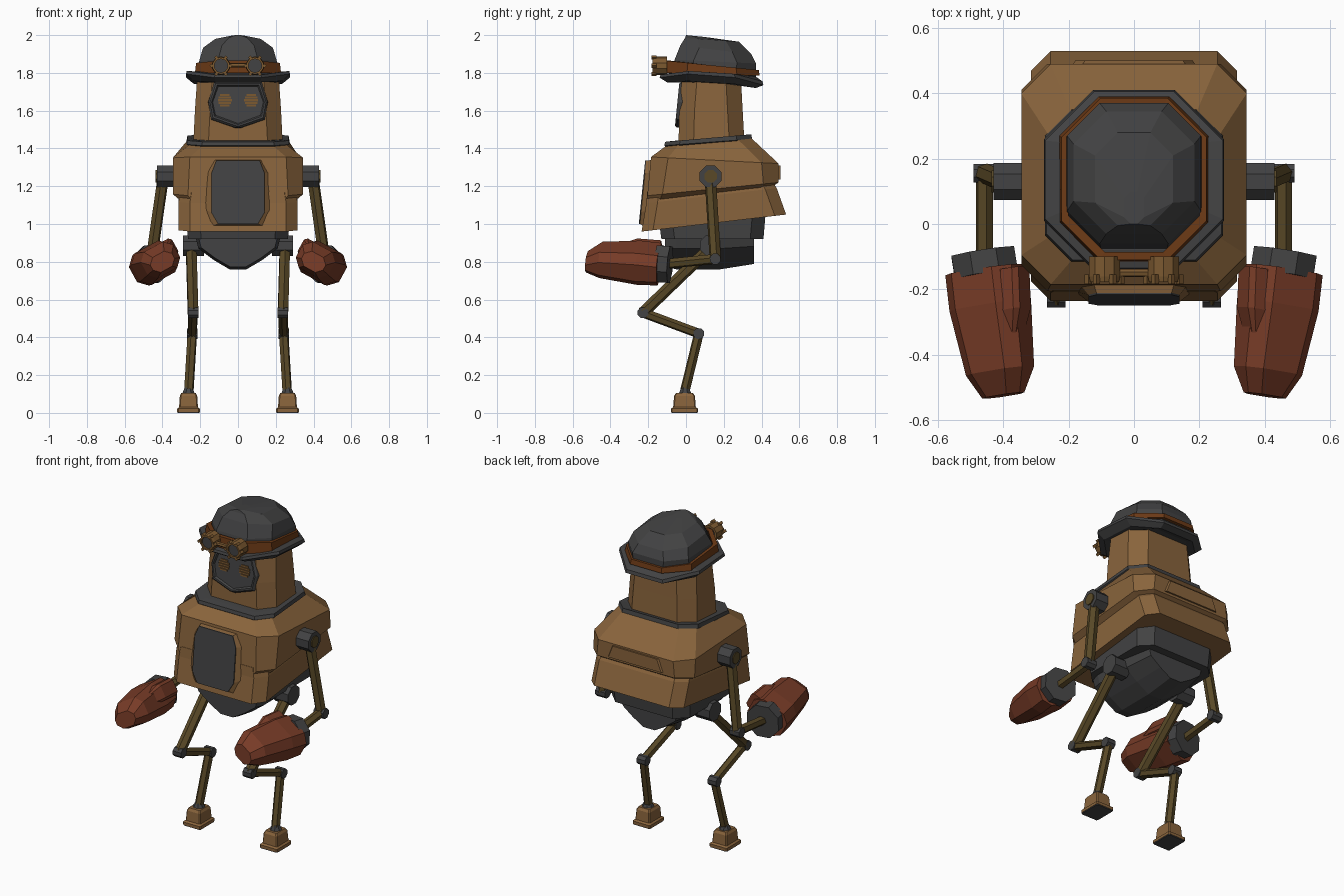
import bpy, bmesh, math
from mathutils import Vector


def material(name, rgb):
    m = bpy.data.materials.new(name)
    m.diffuse_color = (*rgb, 1)
    return m


BRASS = material("brass_brown", (0.25, 0.127, 0.045))
GREY = material("dark_grey", (0.055, 0.055, 0.056))
RED = material("rust_red", (0.185, 0.044, 0.02))
STRAP = material("leather_orange", (0.15, 0.042, 0.008))
ROD = material("olive_bronze", (0.1, 0.066, 0.02))
GOLD = material("goggle_gold", (0.2, 0.1, 0.03))


def loft(name, rings, mat, closed=False):
    """Skin a list of equal-length rings; cap the ends, or close into a hoop."""
    bm = bmesh.new()
    vs = [[bm.verts.new(p) for p in r] for r in rings]
    n = len(vs[0])
    pairs = list(zip(vs, vs[1:])) + ([(vs[-1], vs[0])] if closed else [])
    for a, b in pairs:
        for i in range(n):
            j = (i + 1) % n
            bm.faces.new((a[i], a[j], b[j], b[i]))
    if not closed:
        bm.faces.new(vs[0])
        bm.faces.new(vs[-1])
    bmesh.ops.recalc_face_normals(bm, faces=bm.faces)
    me = bpy.data.meshes.new(name)
    bm.to_mesh(me)
    bm.free()
    me.materials.append(mat)
    ob = bpy.data.objects.new(name, me)
    bpy.context.collection.objects.link(ob)
    return ob


def rect(hx, y0, y1, c, zf, zb, side=0.0, cx=0.0):
    """Chamfered rectangle, height sloping from zf (front) to zb (back)."""
    pts = [(-hx + c, y0), (hx - c, y0), (hx, y0 + c), (hx, y1 - c),
           (hx - c, y1), (-hx + c, y1), (-hx, y1 - c), (-hx, y0 + c)]
    return [(cx + x, y, zf + (zb - zf) * (y - y0) / (y1 - y0) + (side if abs(x) == hx else 0))
            for x, y in pts]


def rod(name, p, q, r, mat, sides=8, r2=None):
    p, q = Vector(p), Vector(q)
    d = (q - p).normalized()
    u = d.orthogonal().normalized()
    v = d.cross(u)
    ang = [2 * math.pi * (i + 0.5) / sides for i in range(sides)]
    return loft(name, [[c + k * (u * math.cos(a) + v * math.sin(a)) for a in ang]
                       for c, k in ((p, r), (q, r if r2 is None else r2))], mat)


def shield(half, y, slope, z0, grow=0.0):
    """Mirrored outline in the xz plane, leaning by slope, shrunk by grow."""
    zs = [z for _, z in half]
    zc = (max(zs) + min(zs)) / 2
    pts = half + [(-x, z) for x, z in reversed(half)]
    out = []
    for x, z in pts:
        x -= math.copysign(min(grow, abs(x) * 0.9), x)
        z -= math.copysign(grow, z - zc) if abs(z - zc) > 0.06 else 0
        out.append((x, y + slope * (z - z0), z))
    return out


# Torso: upper shell, recessed groove, flared skirt
loft("torso_upper", [rect(0.26, -0.11, 0.34, 0.07, 1.41, 1.46),
                     rect(0.345, -0.185, 0.49, 0.09, 1.355, 1.32),
                     rect(0.345, -0.205, 0.49, 0.08, 1.15, 1.22),
                     rect(0.31, -0.208, 0.46, 0.07, 1.12, 1.2)], BRASS)
loft("torso_skirt", [rect(0.305, -0.205, 0.46, 0.06, 1.17, 1.22),
                     rect(0.315, -0.21, 0.48, 0.06, 1.11, 1.19),
                     rect(0.315, -0.235, 0.53, 0.06, 0.96, 1.05)], BRASS)
loft("back_panel", [[(x, y, z) for x, z in ((-a, 1.235), (a, 1.235), (a - .03, 1.31), (-a + .03, 1.31))]
                    for y, a in ((0.47, 0.2), (0.5, 0.18))], BRASS)

# Chest panel: brass frame with a dark plate
chest = [(0.115, 1.335), (0.14, 1.27), (0.14, 1.06), (0.105, 1.0)]
wide = [(0.125, 1.34), (0.165, 1.27), (0.18, 1.08), (0.15, 0.985)]
loft("chest_frame", [shield(wide, -0.215, 0.11, 1.0), shield(chest, -0.244, 0.1, 1.0)], BRASS)
loft("chest_plate", [shield(chest, -0.243, 0.1, 1.0), shield(chest, -0.25, 0.1, 1.0)], GREY)

# Pelvis
loft("waist_plate", [rect(0.27, -0.14, 0.42, 0.07, 0.99, 1.04),
                     rect(0.265, -0.13, 0.41, 0.07, 0.92, 0.92)], GREY)
keel = [(0.23, 0.95), (0.21, 0.87), (0.13, 0.81), (0.045, 0.76)]
loft("pelvis", [[(x * k, y, 0.95 + (z - 0.95) * k) for x, z in keel + [(-x, z) for x, z in keel[::-1]]]
                for y, k in ((-0.11, 0.93), (-0.05, 1), (0.18, 1), (0.36, 0.85))], GREY)

# Collar
loft("collar", [rect(0.25, -0.1, 0.33, 0.07, 1.405, 1.43), rect(0.272, -0.115, 0.35, 0.08, 1.415, 1.45),
                rect(0.268, -0.11, 0.345, 0.08, 1.435, 1.475), rect(0.235, -0.07, 0.31, 0.07, 1.44, 1.465)], GREY)

# Head
loft("head", [rect(0.237, -0.04, 0.31, 0.08, 1.42, 1.42),
              rect(0.228, -0.035, 0.3, 0.08, 1.6, 1.6),
              rect(0.215, -0.02, 0.29, 0.08, 1.79, 1.79)], BRASS)

# Face mask: raised rim round a sunken panel
face = [(0.13, 1.755), (0.16, 1.645), (0.145, 1.55), (0.02, 1.507)]
loft("face_mask", [shield(face, -0.02, 0.1, 1.5), shield(face, -0.05, 0.1, 1.5, 0.004),
                   shield(face, -0.06, 0.1, 1.5, 0.012), shield(face, -0.06, 0.1, 1.5, 0.02),
                   shield(face, -0.05, 0.1, 1.5, 0.026)], GREY)

# Hat: upturned brim and faceted crown
loft("hat_brim", [rect(0.2, -0.06, 0.33, 0.1, 1.755, 1.735),
                  rect(0.235, -0.1, 0.37, 0.12, 1.75, 1.72, 0.015),
                  rect(0.275, -0.14, 0.41, 0.15, 1.775, 1.735, 0.03),
                  rect(0.272, -0.135, 0.405, 0.15, 1.79, 1.755, 0.03),
                  rect(0.215, -0.08, 0.37, 0.12, 1.80, 1.78, 0.01)], GREY)
loft("hat_crown", [rect(0.21, -0.08, 0.37, 0.11, 1.78, 1.76),
                   rect(0.205, -0.06, 0.37, 0.1, 1.87, 1.85),
                   rect(0.185, -0.03, 0.345, 0.1, 1.945, 1.9),
                   rect(0.12, -0.005, 0.28, 0.07, 1.985, 1.965),
                   rect(0.03, 0.0, 0.1, 0.02, 2.0, 1.99)], GREY)

# Goggle strap
loft("goggle_strap", [rect(0.205, -0.09, 0.37, 0.11, 1.80, 1.785), rect(0.228, -0.115, 0.39, 0.12, 1.80, 1.785),
                      rect(0.222, -0.11, 0.385, 0.12, 1.865, 1.815), rect(0.2, -0.085, 0.36, 0.11, 1.865, 1.815)],
     STRAP, closed=True)
rod("goggle_bridge", (-0.05, -0.15, 1.84), (0.05, -0.15, 1.84), 0.012, GOLD, 6)

for s, side in ((-1, "left"), (1, "right")):
    def P(x, y, z):
        return Vector((s * x, y, z))

    # Goggles with small studs round the rim
    gx, gz = 0.09, 1.838
    hoop = [[P(gx + r * math.cos(a), y, gz + r * math.sin(a)) for a in [math.tau * (i + .5) / 10 for i in range(10)]]
            for r, y in ((0.05, -0.1), (0.05, -0.16), (0.046, -0.178), (0.036, -0.178), (0.036, -0.1))]
    loft(f"goggle_rim_{side}", hoop, GOLD, closed=True)
    rod(f"goggle_lens_{side}", P(gx, -0.11, gz), P(gx, -0.168, gz), 0.037, GREY, 10)
    for i in range(6):
        a = math.tau * i / 6
        c = P(gx + 0.05 * math.cos(a), -0.155, gz + 0.05 * math.sin(a))
        rod(f"goggle_stud_{side}", c, c + Vector((0, -0.028, 0)), 0.011, GOLD, 4)

    # Eyes: slatted discs
    for i in range(5):
        z = -0.028 + 0.014 * i
        w = math.sqrt(0.037 ** 2 - z * z)
        y = -0.05 + 0.1 * (0.155 + z)
        loft(f"eye_slat_{side}", [[P(0.07 + a * w, yy, 1.655 + z + b * 0.0055) for a, b in
                                   ((-1, -1), (1, -1), (1, 1), (-1, 1))] for yy in (y + .004, y - 0.005)], GOLD)

    # Arm
    rod(f"shoulder_{side}", P(0.33, 0.13, 1.252), P(0.43, 0.13, 1.252), 0.062, GREY)
    rod(f"shoulder_cap_{side}", P(0.43, 0.13, 1.252), P(0.436, 0.13, 1.252), 0.036, ROD)
    elbow = P(0.458, 0.155, 0.815)
    rod(f"upper_arm_{side}", P(0.4, 0.13, 1.22), elbow, 0.031, ROD, 6)
    rod(f"elbow_{side}", elbow - P(0.033, 0, 0), elbow + P(0.033, 0, 0), 0.031, GREY)
    rod(f"forearm_{side}", elbow, P(0.458, -0.09, 0.79), 0.027, ROD, 6)
    rod(f"cuff_{side}", P(0.463, -0.085, 0.785), P(0.452, -0.155, 0.79), 0.105, GREY)

    # Mitten: rolled chamfered sections running forward
    def section(cx, y, cz, hx, hz, c, roll=-0.5):
        out = []
        for x, z, _ in rect(hx, -hz, hz, c, 0, 0):
            out.append(P(cx + x * math.cos(roll) - z * math.sin(roll), y - 0.15 * x,
                         cz + x * math.sin(roll) + z * math.cos(roll)))
        return out
    loft(f"mitten_{side}", [section(0.455, -0.14, 0.787, 0.115, 0.09, 0.045),
                            section(0.44, -0.25, 0.795, 0.115, 0.095, 0.045),
                            section(0.41, -0.45, 0.81, 0.098, 0.078, 0.04),
                            section(0.4, -0.525, 0.80, 0.065, 0.045, 0.03)], RED)
    loft(f"thumb_{side}", [section(0.368, -0.135, 0.86, 0.035, 0.05, 0.015),
                           section(0.363, -0.26, 0.87, 0.035, 0.05, 0.015),
                           section(0.365, -0.36, 0.86, 0.012, 0.03, 0.006)], RED)

    # Leg: hip, backward-bent linkage, ankle
    hip, knee = P(0.248, 0.13, 0.875), P(0.238, -0.228, 0.53)
    hock, ankle = P(0.242, 0.068, 0.42), P(0.26, -0.005, 0.12)
    rod(f"hip_{side}", P(0.18, 0.13, 0.885), P(0.29, 0.13, 0.885), 0.06, GREY)
    for name, a, b, r in (("thigh", hip, knee, 0.031), ("shin", knee, hock, 0.026), ("lower_leg", hock, ankle, 0.026)):
        rod(f"{name}_{side}", a, b, r, ROD, 6)
    for name, c in (("knee", knee), ("hock", hock)):
        rod(f"{name}_{side}", c - P(0.028, 0, 0), c + P(0.028, 0, 0), 0.03, GREY)
    rod(f"ankle_{side}", P(0.262, -0.005, 0.095), P(0.262, -0.005, 0.145), 0.04, GREY, 8, 0.015)

    # Foot with a dark sole
    def pad(h, z):
        return rect(h, -0.008 - h * 1.2, -0.008 + h * 1.2, 0.006, z, z, 0, s * 0.262)
    loft(f"foot_{side}", [pad(0.06, 0.005), pad(0.06, 0.022), pad(0.05, 0.03),
                          pad(0.046, 0.09), pad(0.038, 0.105)], BRASS)
    loft(f"sole_{side}", [pad(0.058, 0), pad(0.058, 0.006)], GREY)
